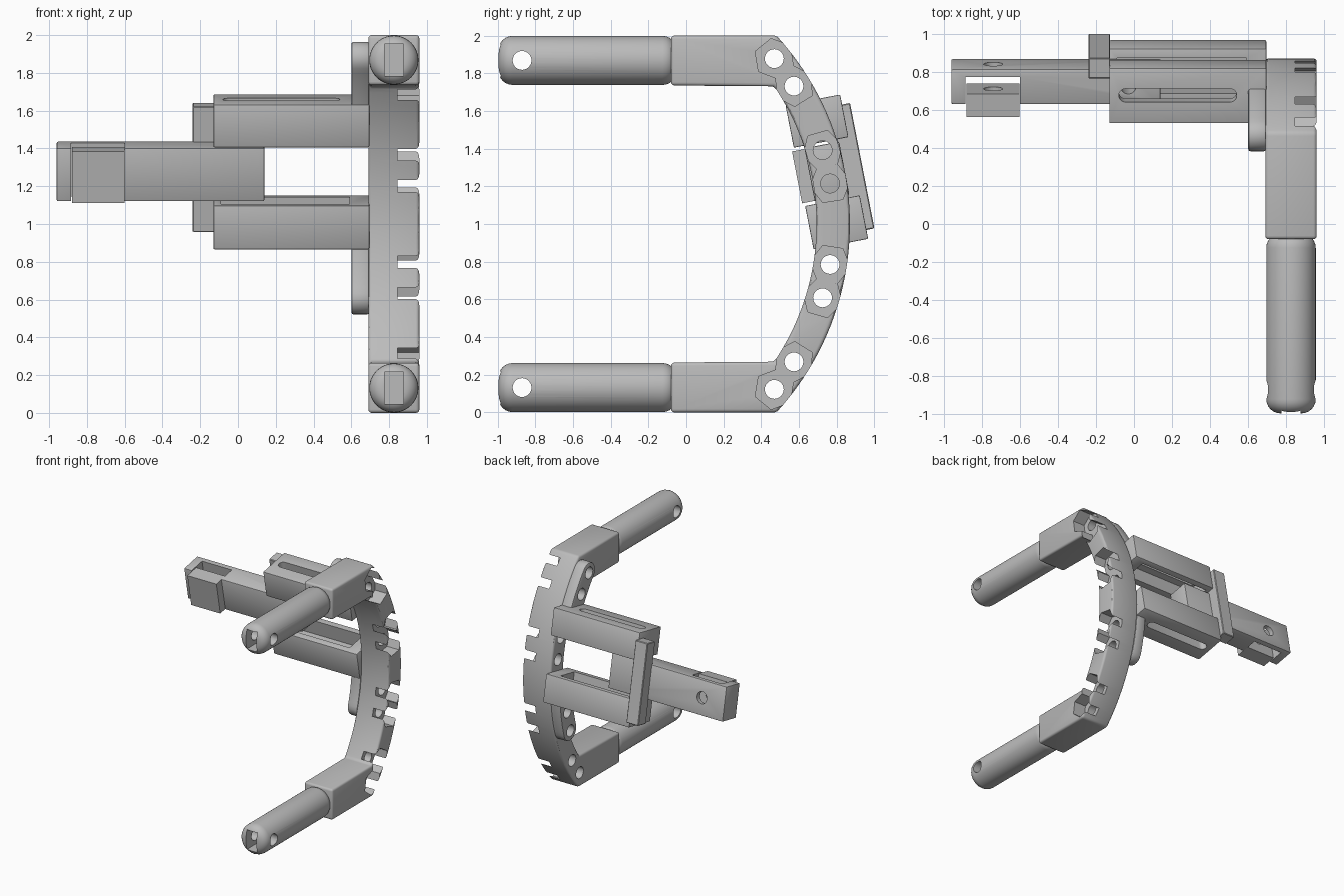
import bpy, bmesh
from math import sin, cos, pi, radians
from mathutils import Matrix, Vector

if "Cube" in bpy.data.objects:
    bpy.data.objects.remove(bpy.data.objects["Cube"])

grey = bpy.data.materials.new("plain grey")
grey.use_nodes = True
grey.diffuse_color = (0.5, 0.5, 0.5, 1)
grey.node_tree.nodes["Principled BSDF"].inputs["Base Color"].default_value = (0.5, 0.5, 0.5, 1)

TILT = Matrix.Rotation(radians(11), 4, 'X')   # lean of the arm assembly
FLAT = Matrix.Identity(4)
ARC_Y, R_OUT, R_IN = -0.607, 1.477, 1.30      # curved spine
R_MID = (R_OUT + R_IN) / 2
LEFT, RIGHT = 0.69, 0.96                      # spine and handle width
MID_X = 0.825


def prism(name, profile, low, high, axis='X', matrix=FLAT):
    """Extrude a 2D profile along an axis: X takes (y, z), Y (x, z), Z (x, y)."""
    place = {'X': lambda a, b: (low, a, b),
             'Y': lambda a, b: (a, low, b),
             'Z': lambda a, b: (a, b, low)}[axis]
    bm = bmesh.new()
    face = bm.faces.new([bm.verts.new(place(a, b)) for a, b in profile])
    moved = bmesh.ops.extrude_face_region(bm, geom=[face])["geom"]
    shift = Vector(place(0, 0)).normalized() if low else Vector()
    shift = Vector([(high - low) if axis == k else 0 for k in "XYZ"])
    bmesh.ops.translate(bm, vec=shift, verts=[g for g in moved if isinstance(g, bmesh.types.BMVert)])
    bmesh.ops.recalc_face_normals(bm, faces=bm.faces)
    bm.transform(matrix)
    mesh = bpy.data.meshes.new(name)
    bm.to_mesh(mesh)
    bm.free()
    obj = bpy.data.objects.new(name, mesh)
    bpy.context.collection.objects.link(obj)
    mesh.materials.append(grey)
    return obj


def box(name, x, y, z, matrix=FLAT):
    corners = [(y[0], z[0]), (y[1], z[0]), (y[1], z[1]), (y[0], z[1])]
    return prism(name, corners, x[0], x[1], 'X', matrix)


def ring(a, b, radius, sides, turn=0.0):
    return [(a + radius * cos(turn + 2 * pi * i / sides),
             b + radius * sin(turn + 2 * pi * i / sides)) for i in range(sides)]


def arc(radius, start, end, steps):
    return [(ARC_Y + radius * cos(t), 1 + radius * sin(t))
            for t in (start + (end - start) * i / steps for i in range(steps + 1))]


def capsule(x0, x1, y, radius, n=10):
    right = [(x1 - radius + radius * cos(t), y + radius * sin(t))
             for t in (-pi / 2 + pi * i / n for i in range(n + 1))]
    left = [(x0 + radius - radius * cos(t), y - radius * sin(t))
            for t in (-pi / 2 + pi * i / n for i in range(n + 1))]
    return right + left


def apply(obj, mod):
    bpy.context.view_layer.objects.active = obj
    bpy.ops.object.modifier_apply(modifier=mod.name)


def bevel(obj, width, segments=3):
    mod = obj.modifiers.new("bevel", 'BEVEL')
    mod.width, mod.segments = width, segments
    mod.limit_method, mod.angle_limit = 'ANGLE', radians(40)
    apply(obj, mod)


def cut(obj, *cutters):
    for c in cutters:
        c.hide_render = True
        mod = obj.modifiers.new("cut", 'BOOLEAN')
        mod.operation, mod.solver, mod.object = 'DIFFERENCE', 'EXACT', c
        apply(obj, mod)
        bpy.data.objects.remove(c)


def smooth(obj):
    bpy.ops.object.select_all(action='DESELECT')
    obj.select_set(True)
    bpy.context.view_layer.objects.active = obj
    bpy.ops.object.shade_smooth_by_angle(angle=radians(30))


# Bolt positions, as angles along the spine
half = [radians(a) for a in (39.2, 31.8, 16.4, 8.9)]
bolts = [s * a for s in (1, -1) for a in half]


def bolt_hole(t):
    return prism("hole", ring(ARC_Y + R_MID * cos(t), 1 + R_MID * sin(t), 0.05, 24), 0.5, 1.1)


# Curved spine with the two handle sockets in one profile
top_out, top_in = radians(42.6), radians(34.2)
spine_profile = ([(-0.08, 2.0)] + arc(R_OUT, top_out, -top_out, 40) + [(-0.08, 0.0), (-0.08, 0.265)]
                 + arc(R_IN, -top_in, top_in, 36) + [(-0.08, 1.735)])
spine = prism("spine", spine_profile, LEFT, RIGHT)
bevel(spine, 0.018)
for t in bolts:
    y, z = ARC_Y + R_MID * cos(t), 1 + R_MID * sin(t)
    cut(spine, prism("nut_trap", ring(y, z, 0.108, 6, t), 0.845, 1.1), bolt_hole(t))
smooth(spine)

# Round handles
for label, z in (("lower", 0.132), ("upper", 1.868)):
    handle = prism(label + "_handle", ring(MID_X, z, 0.13, 48), -0.995, -0.05, 'Y')
    bevel(handle, 0.075, 6)
    cut(handle,
        prism("cross_hole", ring(-0.87, z, 0.05, 24), 0.5, 1.1),
        box("end_socket", (0.775, 0.875), (-1.1, -0.8), (z - 0.085, z + 0.085)))
    smooth(handle)


# Curved mounting tabs beside the spine
def mounting_tab(name, start, end, holes):
    def cap(t, direction):
        cy, cz = ARC_Y + R_MID * cos(t), 1 + R_MID * sin(t)
        return [(cy + 0.087 * cos(t + direction * pi * i / 10),
                 cz + 0.087 * sin(t + direction * pi * i / 10)) for i in range(1, 10)]
    outline = arc(R_MID + 0.087, start, end, 12) + cap(end, -1)
    outline += arc(R_MID - 0.087, end, start, 12) + cap(start, 1)[::-1]
    tab = prism(name, outline, 0.60, 0.695)
    bevel(tab, 0.012, 2)
    cut(tab, *[bolt_hole(t) for t in holes])
    smooth(tab)


mounting_tab("upper_mounting_tab", half[0], radians(22), half[:2])
mounting_tab("lower_mounting_tab", 0.0, -half[2], [-half[2], -half[3]])

# Slotted rails, each with a nut channel on the side facing the arm
for label, q0, q1, inner in (("upper", 1.27, 1.50, 1.27), ("lower", 0.72, 0.955, 0.955)):
    rail = box(label + "_rail", (-0.13, 0.695), (0.83, 1.125), (q0, q1), TILT)
    bevel(rail, 0.006, 2)
    cut(rail,
        prism("slot", capsule(-0.08, 0.54, 0.98, 0.036), 0.5, 1.7, 'Z', TILT),
        box("channel", (-0.09, 0.59), (0.885, 1.075), (inner - 0.13, inner + 0.13), TILT))
    smooth(rail)

# Sliding arm with an open window, a back bolt hole and a clamp hole
arm = box("sliding_arm", (-0.96, 0.14), (0.885, 1.072), (0.968, 1.256), TILT)
bevel(arm, 0.008, 2)
cut(arm,
    box("window", (-0.885, -0.60), (0.80, 1.03), (0.9, 1.4), TILT),
    prism("back_hole", ring(-0.74, 1.112, 0.05, 24), 0.95, 1.2, 'Y', TILT),
    prism("clamp_hole", ring(-0.03, 0.98, 0.04, 24), 0.8, 1.4, 'Z', TILT))
smooth(arm)

# Front pad set in the window
pad = box("front_pad", (-0.88, -0.602), (0.817, 0.94), (0.972, 1.252), TILT)
cut(pad, prism("pad_hole", ring(-0.74, 1.112, 0.05, 24), 0.88, 1.0, 'Y', TILT))

# Cross plate behind the rails
plate = box("cross_plate", (-0.24, -0.125), (1.06, 1.168), (0.768, 1.446), TILT)
bevel(plate, 0.005, 1)
